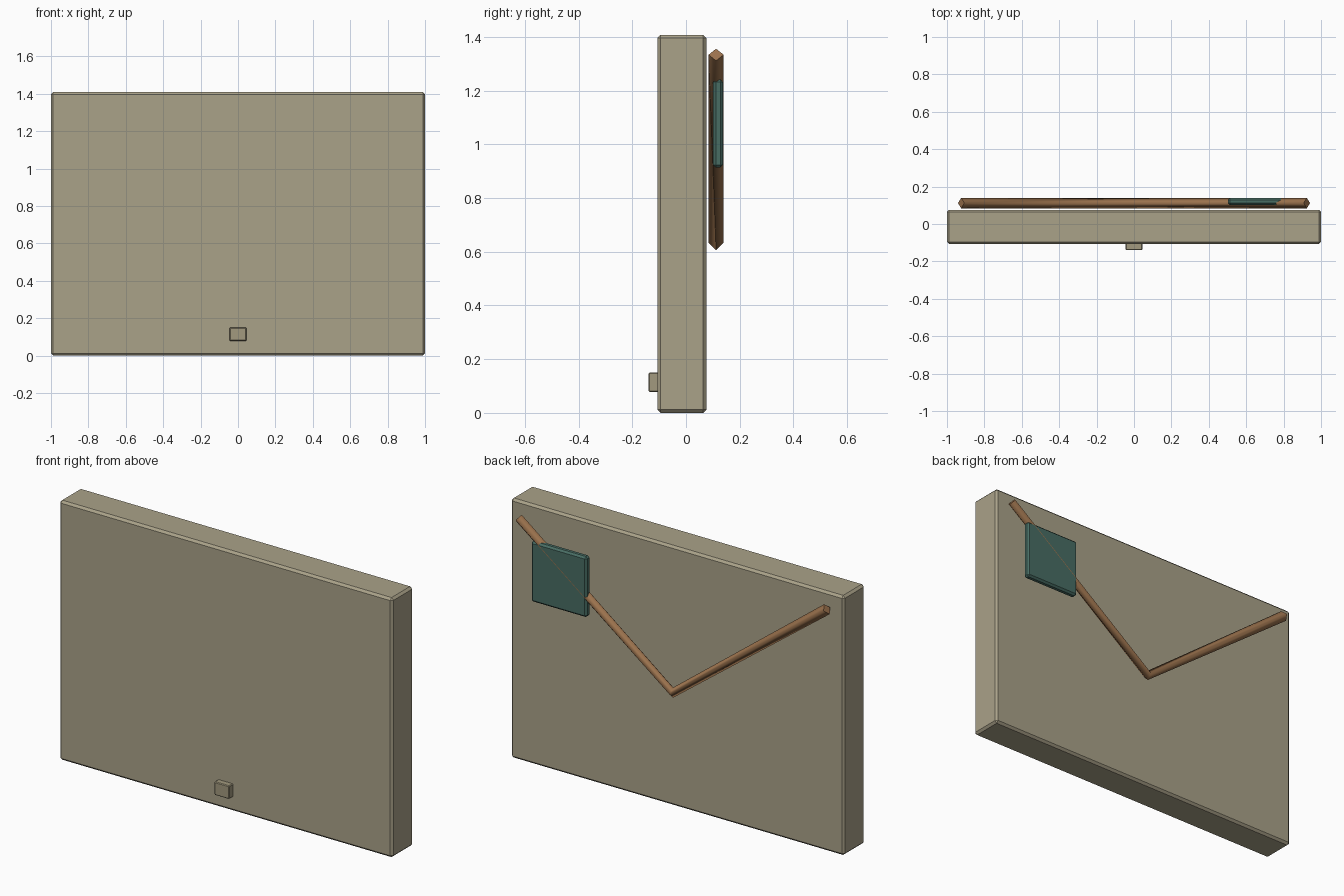
import bpy

if "Cube" in bpy.data.objects:
    bpy.data.objects.remove(bpy.data.objects["Cube"])


def material(name, rgb):
    m = bpy.data.materials.new(name)
    m.diffuse_color = (*rgb, 1)
    m.use_nodes = True
    m.node_tree.nodes["Principled BSDF"].inputs["Base Color"].default_value = m.diffuse_color
    return m


def box(name, lo, hi, bevel, mat):
    """Bevelled box between two opposite corners."""
    centre = [(a + b) / 2 for a, b in zip(lo, hi)]
    bpy.ops.mesh.primitive_cube_add(size=1, location=centre)
    ob = bpy.context.object
    ob.name = name
    ob.scale = [b - a for a, b in zip(lo, hi)]
    bpy.ops.object.transform_apply(location=False, rotation=False, scale=True)
    mod = ob.modifiers.new("Bevel", "BEVEL")
    mod.width = bevel
    mod.segments = 1
    ob.data.materials.append(mat)
    return ob


beige = material("panel_beige", (0.40, 0.36, 0.25))
khaki = material("tab_khaki", (0.36, 0.32, 0.21))
teal = material("label_teal", (0.065, 0.153, 0.127))
brown = material("cord_brown", (0.33, 0.17, 0.075))

# main panel, small tab on the front, square label on the back
box("panel", (-1, -0.107, 0), (1, 0.076, 1.408), 0.012, beige)
box("front_tab", (-0.045, -0.14, 0.078), (0.045, -0.10, 0.15), 0.004, khaki)
box("back_label", (0.502, 0.101, 0.914), (0.836, 0.138, 1.242), 0.01, teal)

# hanging cord: V-shaped four-sided tube on the back
curve = bpy.data.curves.new("hanging_cord", "CURVE")
curve.dimensions = "3D"
curve.bevel_depth = 0.028
curve.bevel_resolution = 0
curve.use_fill_caps = True
spline = curve.splines.new("POLY")
path = [(-0.924, 0.112, 1.334), (0, 0.112, 0.634), (0.924, 0.112, 1.334)]
spline.points.add(len(path) - 1)
for p, co in zip(spline.points, path):
    p.co = (*co, 1)
spline.use_smooth = True
curve.materials.append(brown)
cord = bpy.data.objects.new("hanging_cord", curve)
bpy.context.collection.objects.link(cord)
